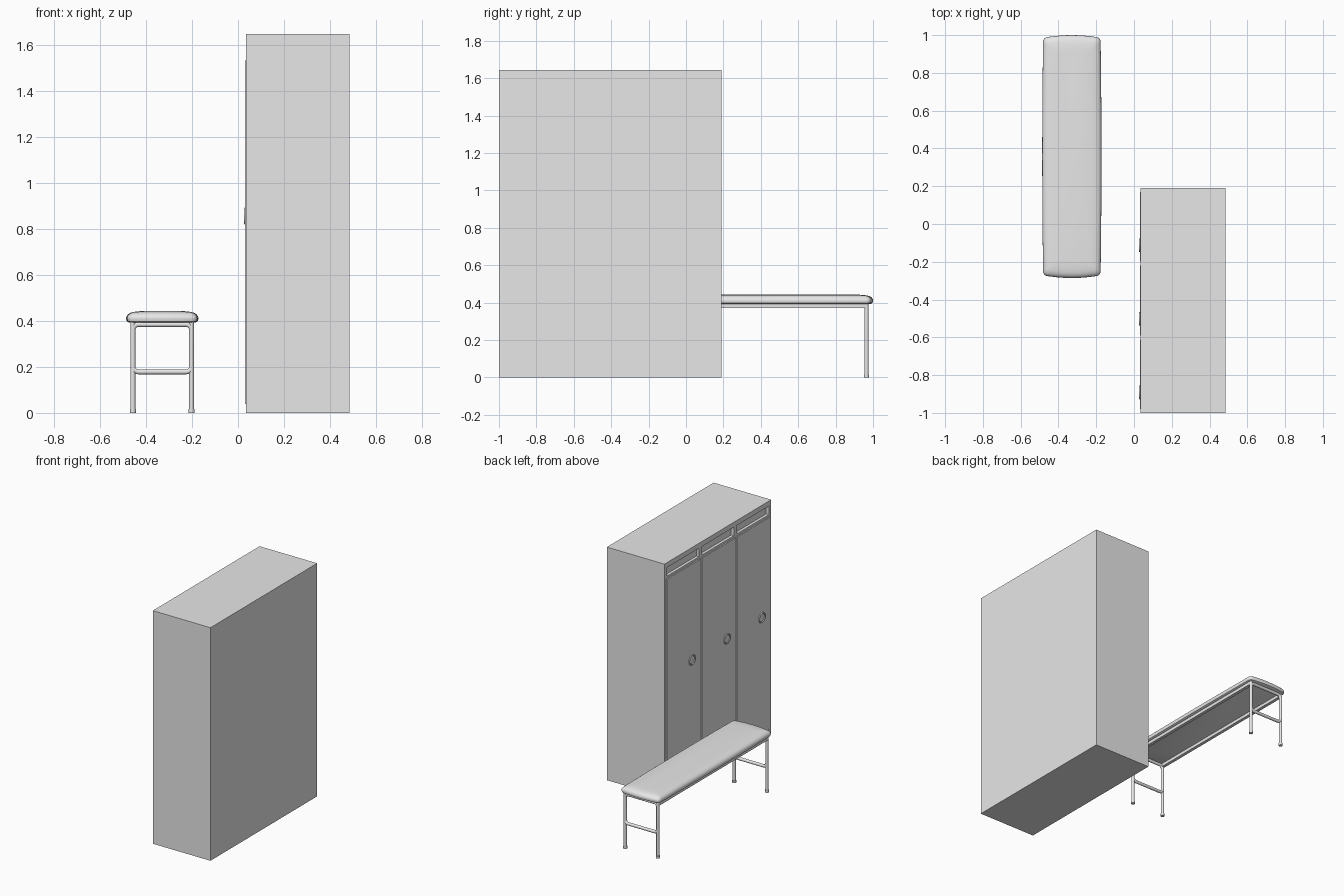
import bpy, bmesh, math
from mathutils import Vector, Matrix

cube = bpy.data.objects.get("Cube")
if cube:
    bpy.data.objects.remove(cube, do_unlink=True)

grey = bpy.data.materials.new("light grey metal")
grey.use_nodes = True
grey.diffuse_color = (0.8, 0.8, 0.8, 1)
grey.node_tree.nodes["Principled BSDF"].inputs["Base Color"].default_value = (0.8, 0.8, 0.8, 1)


def finish(name, bm, smooth=False):
    bmesh.ops.recalc_face_normals(bm, faces=bm.faces)
    mesh = bpy.data.meshes.new(name)
    bm.to_mesh(mesh)
    bm.free()
    mesh.materials.append(grey)
    obj = bpy.data.objects.new(name, mesh)
    bpy.context.collection.objects.link(obj)
    if smooth:
        bpy.ops.object.select_all(action='DESELECT')
        obj.select_set(True)
        bpy.context.view_layer.objects.active = obj
        bpy.ops.object.shade_smooth_by_angle(angle=math.radians(40))
    return obj


def box_mesh(lo, hi):
    bm = bmesh.new()
    lo, hi = Vector(lo), Vector(hi)
    mat = Matrix.Translation((lo + hi) / 2) @ Matrix.Diagonal((*(hi - lo), 1))
    bmesh.ops.create_cube(bm, size=1, matrix=mat)
    return bm


def loft(name, rings):
    """Skin a stack of equal-length rings and cap both ends."""
    bm = bmesh.new()
    loops = [[bm.verts.new(p) for p in ring] for ring in rings]
    n = len(loops[0])
    for a, b in zip(loops, loops[1:]):
        for i in range(n):
            j = (i + 1) % n
            bm.faces.new((a[i], a[j], b[j], b[i]))
    bm.faces.new(loops[0])
    bm.faces.new(loops[-1])
    return finish(name, bm, smooth=True)


def tube(name, points, radius, closed=False):
    curve = bpy.data.curves.new(name, 'CURVE')
    curve.dimensions = '3D'
    curve.bevel_depth = radius
    curve.bevel_resolution = 3
    curve.use_fill_caps = True
    spline = curve.splines.new('POLY')
    spline.points.add(len(points) - 1)
    for sp, p in zip(spline.points, points):
        sp.co = (*p, 1)
    spline.use_cyclic_u = closed
    temp = bpy.data.objects.new(name, curve)
    bpy.context.collection.objects.link(temp)
    graph = bpy.context.evaluated_depsgraph_get()
    mesh = bpy.data.meshes.new_from_object(temp.evaluated_get(graph))
    bpy.data.objects.remove(temp, do_unlink=True)
    bm = bmesh.new()
    bm.from_mesh(mesh)
    bpy.data.meshes.remove(mesh)
    return finish(name, bm, smooth=True)


def rounded_rect(hx, hy, r, steps=5):
    """Corner arcs of a rounded rectangle about the origin."""
    pts = []
    for k, (sx, sy) in enumerate(((1, 1), (-1, 1), (-1, -1), (1, -1))):
        for i in range(steps + 1):
            a = math.pi / 2 * (k + i / steps)
            pts.append((sx * (hx - r) + r * math.cos(a), sy * (hy - r) + r * math.sin(a)))
    return pts


# Locker cabinet: doors face -x
FRONT, BACK = 0.035, 0.485
Y0, Y1, TOP = -1.0, 0.19, 1.645
PITCH, MID = 0.39, (Y0 + Y1) / 2
bays = [MID + k * PITCH for k in (-1, 0, 1)]
DOOR_HALF, SLOT_HALF = 0.188, 0.178
DOOR_Z, SLOT_Z = (0.035, 1.535), (1.55, 1.61)

body = box_mesh((FRONT, Y0, 0), (BACK, Y1, TOP))


def cut(co, normal):
    bmesh.ops.bisect_plane(body, geom=body.verts[:] + body.edges[:] + body.faces[:],
                           plane_co=co, plane_no=normal)


for y in bays:
    for h in (DOOR_HALF, SLOT_HALF):
        cut((0, y - h, 0), (0, 1, 0))
        cut((0, y + h, 0), (0, 1, 0))
for z in DOOR_Z + SLOT_Z:
    cut((0, 0, z), (0, 0, 1))


def in_opening(face):
    c = face.calc_center_median()
    if abs(c.x - FRONT) > 0.001:
        return False
    off = min(abs(c.y - y) for y in bays)
    return (off < DOOR_HALF and DOOR_Z[0] < c.z < DOOR_Z[1]) or \
           (off < SLOT_HALF and SLOT_Z[0] < c.z < SLOT_Z[1])


# Door openings and name slots pressed into the front
pocket = [f for f in body.faces if in_opening(f)]
out = bmesh.ops.extrude_face_region(body, geom=pocket)["geom"]
bmesh.ops.translate(body, vec=(0.02, 0, 0),
                    verts=[v for v in out if isinstance(v, bmesh.types.BMVert)])
bmesh.ops.delete(body, geom=[f for f in pocket if f.is_valid], context='FACES')
finish("locker_cabinet", body)

# Doors with a round pull each
GAP = 0.004
for n, y in enumerate(bays, 1):
    finish(f"locker_door_{n}", box_mesh(
        (0.031, y - DOOR_HALF + GAP, DOOR_Z[0] + GAP),
        (0.055, y + DOOR_HALF - GAP, DOOR_Z[1] - GAP)))
    rings = []
    for r, x in ((0.037, 0.033), (0.036, 0.028), (0.034, 0.026), (0.030, 0.026), (0.026, 0.0305)):
        rings.append([(x, y - 0.097 + r * math.cos(a), 0.855 + r * math.sin(a))
                      for a in (math.tau * i / 24 for i in range(24))])
    loft(f"door_pull_{n}", rings)

# Bench seat: padded top with slightly bowed edges
BX, BY = -0.329, 0.357
HX, HY = 0.157, 0.643


def seat_ring(z, inset):
    hx, hy, bow = HX - 0.005 - inset, HY - 0.014 - inset, 0.014
    corners = rounded_rect(hx, hy, 0.02)
    ring = []
    for i, p in enumerate(corners):
        ring.append(p)
        q = corners[(i + 1) % len(corners)]
        if i % 6 == 5:  # straight run between two corners
            ring += [(p[0] + (q[0] - p[0]) * t / 6, p[1] + (q[1] - p[1]) * t / 6)
                     for t in range(1, 6)]
    return [(BX + x + math.copysign(0.005, x) * (1 - (y / hy) ** 2),
             BY + y + math.copysign(bow, y) * (1 - (x / hx) ** 2) * (abs(y) / hy) ** 8, z)
            for x, y in ring]


loft("bench_seat", [seat_ring(z, i) for z, i in (
    (0.393, 0.012), (0.398, 0.003), (0.408, 0), (0.418, 0.001), (0.427, 0.007),
    (0.434, 0.016), (0.438, 0.03), (0.441, 0.05), (0.443, 0.08))])

# Bench end frames: a rounded tube loop, two legs and round feet
LEG, R = 0.1275, 0.011
for end, sy in (("front", -1), ("back", 1)):
    y = BY + sy * 0.608
    tube(f"{end}_crossbar_loop",
         [(BX + x, y, 0.281 + z) for x, z in rounded_rect(LEG, 0.103, 0.024)], R, True)
    for side, sx in (("right", -1), ("left", 1)):
        x = BX + sx * LEG
        tube(f"{end}_{side}_leg", [(x, y, 0.005), (x, y, 0.394)], R)
        tube(f"{end}_{side}_foot", [(x, y, 0), (x, y, 0.016)], 0.0135)

# Long rails under the seat
for side, sx in (("right", -1), ("left", 1)):
    x = BX + sx * LEG
    finish(f"{side}_seat_rail", box_mesh((x - R, BY - 0.608, 0.371), (x + R, BY + 0.608, 0.396)))
